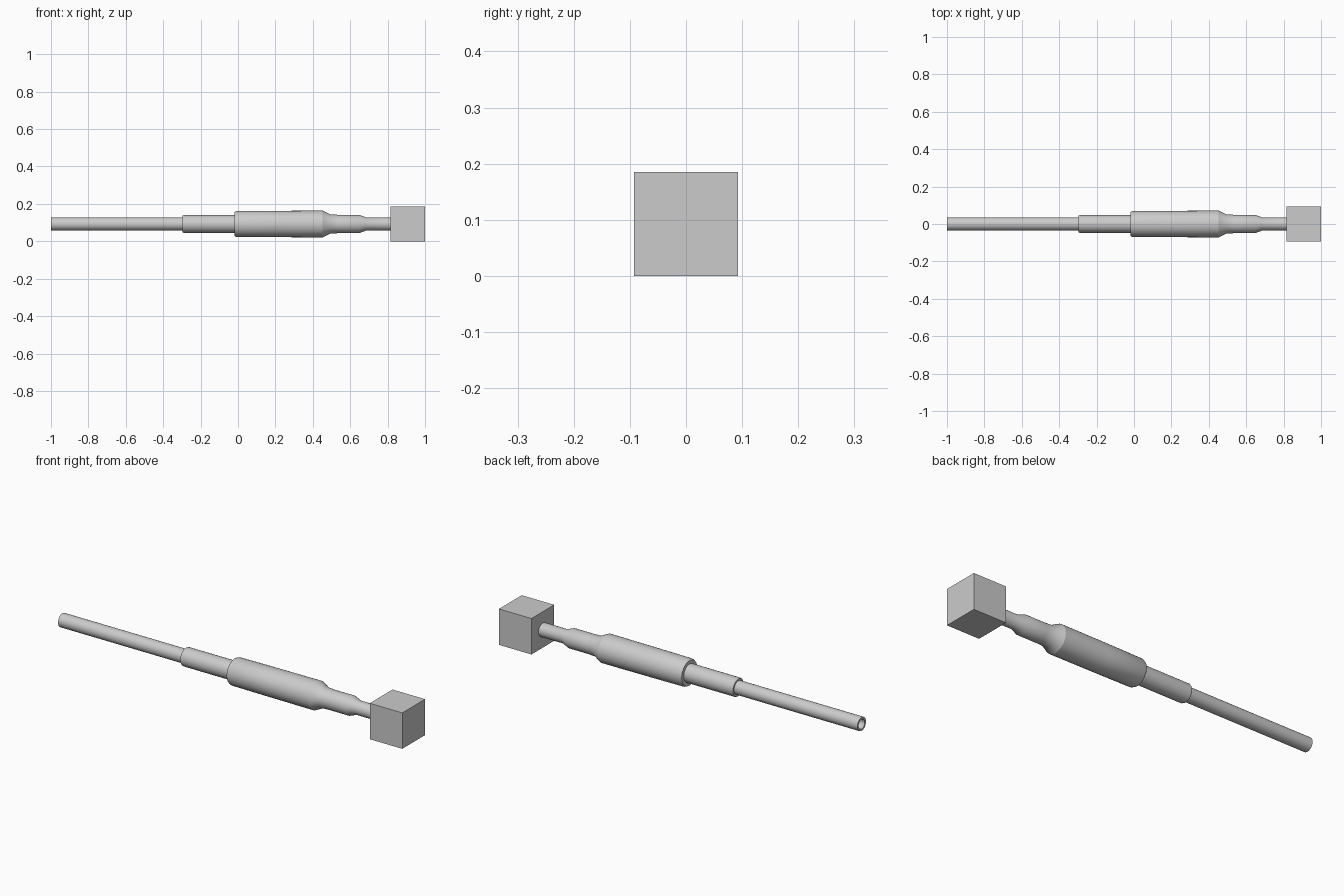
import bpy, bmesh, math

if "Cube" in bpy.data.objects:
    bpy.data.objects.remove(bpy.data.objects["Cube"])

AXIS_Z = 0.0925
SIDES = 32


def finish(name, bm, smooth):
    bmesh.ops.recalc_face_normals(bm, faces=bm.faces[:])
    mesh = bpy.data.meshes.new(name)
    bm.to_mesh(mesh)
    bm.free()
    obj = bpy.data.objects.new(name, mesh)
    bpy.context.collection.objects.link(obj)
    if smooth:
        bpy.ops.object.select_all(action='DESELECT')
        obj.select_set(True)
        bpy.context.view_layer.objects.active = obj
        bpy.ops.object.shade_smooth_by_angle(angle=math.radians(25))
    return obj


def lathe(name, profile):
    """Spin (x, radius) points around the long axis; radius 0 closes an end."""
    bm = bmesh.new()
    verts = [bm.verts.new((x, 0, AXIS_Z + r)) for x, r in profile]
    edges = [bm.edges.new(pair) for pair in zip(verts, verts[1:])]
    bmesh.ops.spin(bm, geom=verts + edges, cent=(0, 0, AXIS_Z), axis=(1, 0, 0),
                   angle=math.tau, steps=SIDES, use_merge=True)
    bmesh.ops.remove_doubles(bm, verts=bm.verts[:], dist=1e-5)
    return finish(name, bm, True)


# Stepped shaft with a hollow left end
lathe("shaft", [
    (-0.30, 0.0), (-0.30, 0.025), (-1.0, 0.025), (-1.0, 0.035),
    (-0.298, 0.035), (-0.298, 0.044), (-0.292, 0.047),
    (-0.02, 0.047), (-0.02, 0.064), (-0.008, 0.069),
    (0.20, 0.0705), (0.453, 0.0715), (0.495, 0.051), (0.54, 0.049),
    (0.648, 0.049), (0.685, 0.035), (0.82, 0.035), (0.82, 0.0)])

# Square block at the right end
bm = bmesh.new()
bmesh.ops.create_cube(bm, size=0.185)
bmesh.ops.translate(bm, verts=bm.verts[:], vec=(0.9075, 0, AXIS_Z))
finish("end_block", bm, False)
